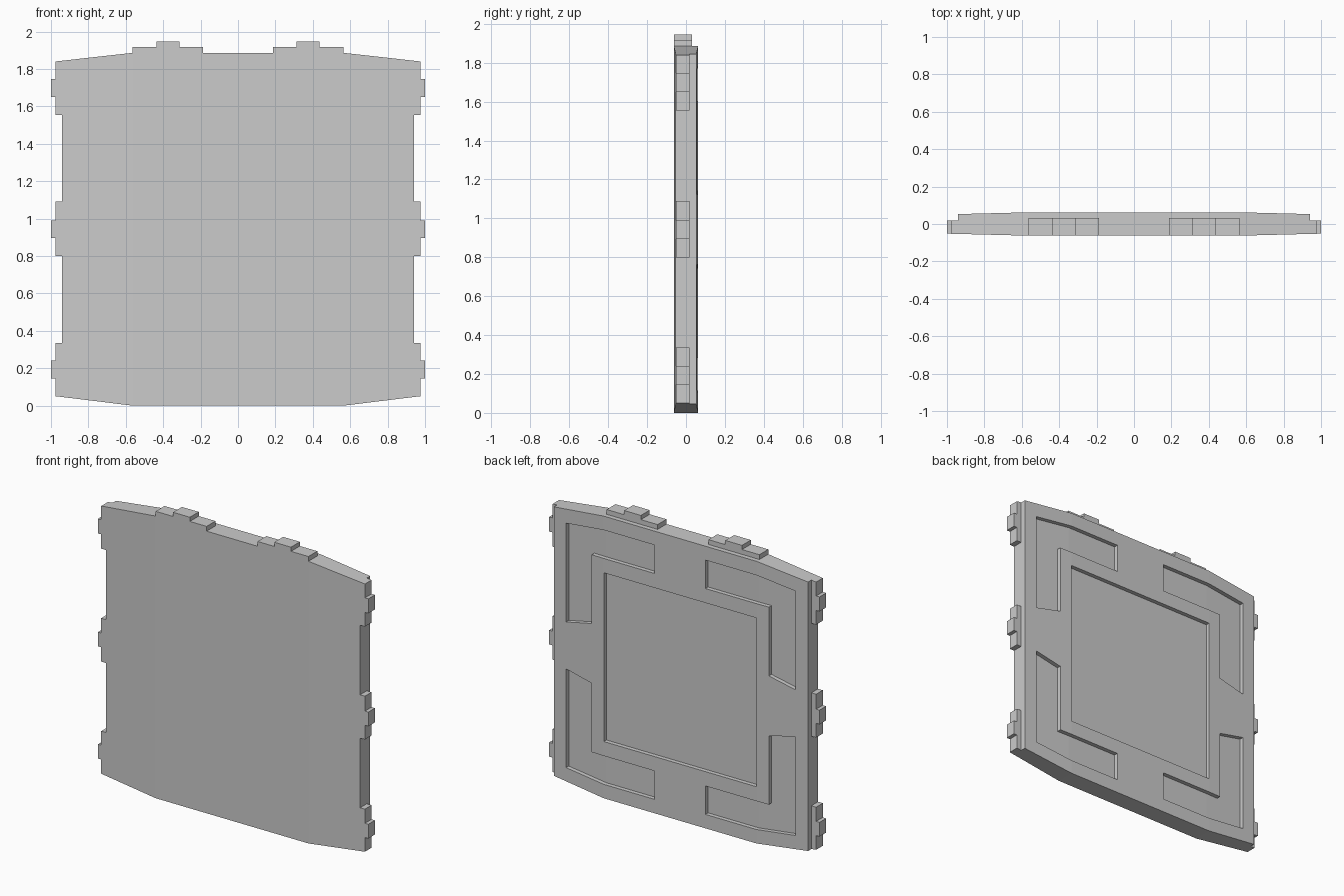
import bpy, bmesh

if "Cube" in bpy.data.objects:
    bpy.data.objects.remove(bpy.data.objects["Cube"])

BEND = 0.565          # x where the panel starts to taper
MID = 0.943           # middle height of the panel
RECESS = 0.028


def half_depth(x):
    return 0.0625 - max(0, abs(x) - BEND) * 0.0253


def plate(name, outline, front, back):
    """Extrude an x/z outline along y; front and back are functions of x."""
    bm = bmesh.new()
    f = bm.faces.new([bm.verts.new((x, -1, z)) for x, z in outline])
    ext = bmesh.ops.extrude_face_region(bm, geom=[f])
    bmesh.ops.translate(bm, vec=(0, 2, 0),
                        verts=[v for v in ext["geom"] if isinstance(v, bmesh.types.BMVert)])
    for s in (-1, 1):
        bmesh.ops.bisect_plane(bm, geom=bm.verts[:] + bm.edges[:] + bm.faces[:],
                               dist=1e-5, plane_co=(s * BEND, 0, 0), plane_no=(1, 0, 0))
    for v in bm.verts:
        v.co.y = front(v.co.x) if v.co.y < 0 else back(v.co.x)
    bmesh.ops.recalc_face_normals(bm, faces=bm.faces[:])
    me = bpy.data.meshes.new(name)
    bm.to_mesh(me)
    bm.free()
    ob = bpy.data.objects.new(name, me)
    bpy.context.collection.objects.link(ob)
    return ob


def front_face(x):
    return -half_depth(x)


def recess_floor(x):
    return half_depth(x) - RECESS


# main panel
panel = plate("panel",
              [(-0.94, 0.046), (-BEND, 0), (BEND, 0), (0.94, 0.046),
               (0.94, 1.844), (BEND, 1.886), (-BEND, 1.886), (-0.94, 1.844)],
              front_face, half_depth)


def recess(name, outline):
    cutter = plate(name, outline, recess_floor, lambda x: 0.1)
    cutter.hide_render = True
    cutter.hide_set(True)
    cutter.display_type = 'WIRE'
    mod = panel.modifiers.new(name, 'BOOLEAN')
    mod.operation = 'DIFFERENCE'
    mod.solver = 'EXACT'
    mod.object = cutter


# square recess in the middle of the back
S = 0.564
recess("centre_recess_cutter", [(-S, MID - S), (S, MID - S), (S, MID + S), (-S, MID + S)])

# corner recesses, bent around the square
CORNER = [(0.188, 0.66), (0.655, 0.66), (0.655, 0.2), (0.848, 0.157),
          (0.848, 0.817), (BEND, 0.85), (0.188, 0.85)]
for sx in (-1, 1):
    for sz in (-1, 1):
        recess(f"corner_recess_cutter_{sx}_{sz}",
               [(sx * x, MID + sz * z) for x, z in CORNER])


def mirrored(ob):
    ob.modifiers.new("mirror", 'MIRROR')


# stepped tabs along the sides
for i, (b, c, d, t) in enumerate([(0.05, 0.145, 0.24, 0.335),
                                  (0.80, 0.895, 0.99, 1.09),
                                  (1.555, 1.65, 1.747, 1.84)]):
    low = 0.046 if i == 0 else b
    high = 1.844 if i == 2 else t
    mirrored(plate(f"side_tabs_{i}",
                   [(0.94, low), (0.975, b), (0.975, c), (1, c), (1, d),
                    (0.975, d), (0.975, t), (0.94, high)],
                   front_face, lambda x: 0.018))

# stepped tabs on the top
mirrored(plate("top_tabs",
               [(0.188, 1.886), (BEND, 1.886), (BEND, 1.918), (0.436, 1.918),
                (0.436, 1.946), (0.312, 1.946), (0.312, 1.918), (0.188, 1.918)],
               front_face, lambda x: 0.031))
